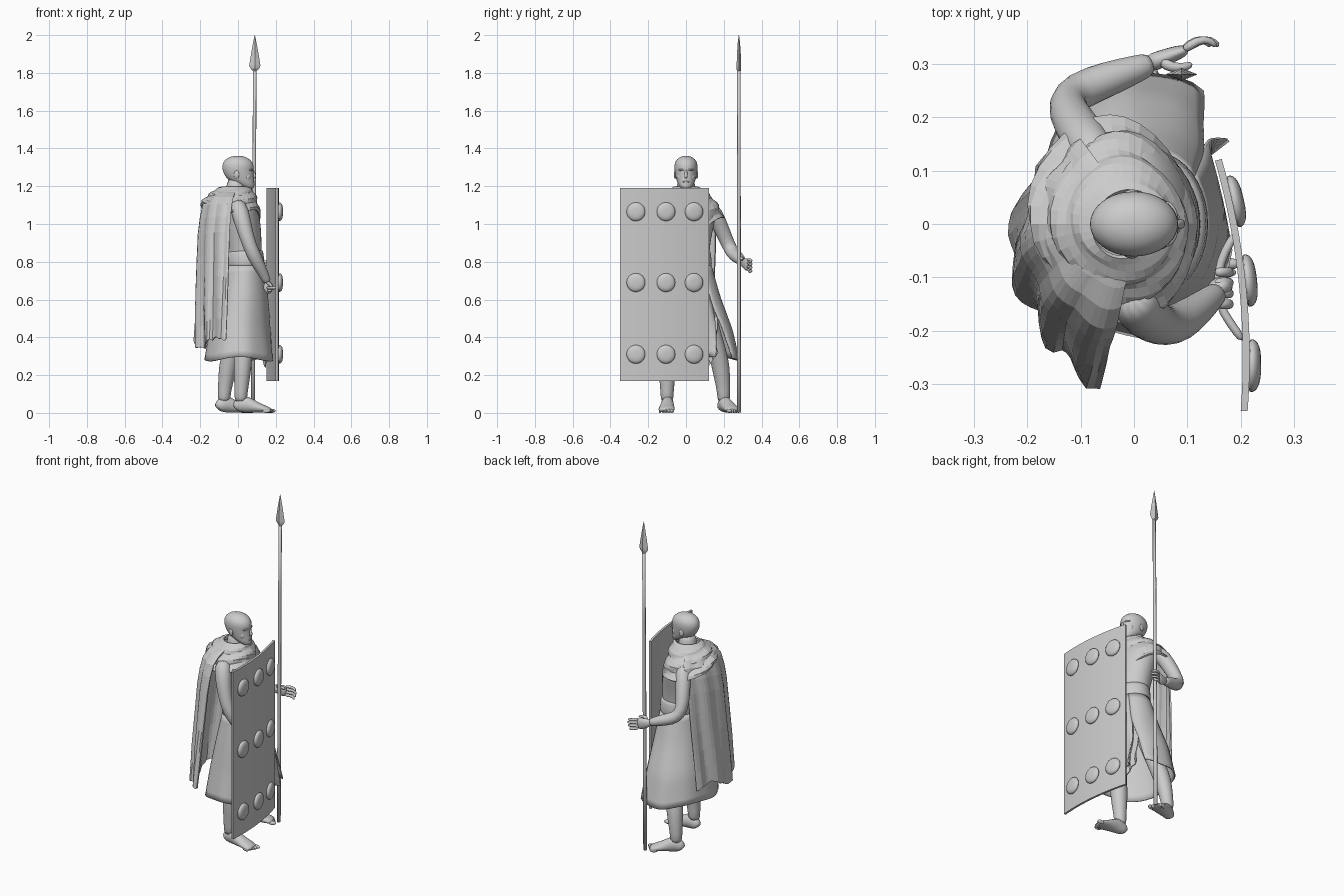
import bpy, bmesh, math, random
from math import sin, cos, pi, radians
from mathutils import Vector

random.seed(4)


def loft(name, rings, closed=True, caps=True, smooth=True, sub=0, thick=0):
    """Skin a list of point rings into one object."""
    bm = bmesh.new()
    vs = [[bm.verts.new(p) for p in r] for r in rings]
    n = len(rings[0])
    for a, b in zip(vs, vs[1:]):
        for i in range(n if closed else n - 1):
            j = (i + 1) % n
            bm.faces.new((a[i], a[j], b[j], b[i]))
    if closed and caps:
        bm.faces.new(vs[0])
        bm.faces.new(vs[-1])
    bmesh.ops.recalc_face_normals(bm, faces=bm.faces)
    me = bpy.data.meshes.new(name)
    bm.to_mesh(me)
    bm.free()
    me.polygons.foreach_set("use_smooth", [smooth] * len(me.polygons))
    ob = bpy.data.objects.new(name, me)
    bpy.context.collection.objects.link(ob)
    if thick:
        m = ob.modifiers.new("thickness", "SOLIDIFY")
        m.thickness, m.offset = thick, 0
    if sub:
        m = ob.modifiers.new("smooth", "SUBSURF")
        m.levels = m.render_levels = sub
    return ob


def stack(name, secs, n=20, sub=1, **kw):
    """Horizontal ellipses: (z, cx, rx, cy, ry)."""
    return loft(name, [[(cx + rx * cos(2 * pi * i / n), cy + ry * sin(2 * pi * i / n), z)
                        for i in range(n)] for z, cx, rx, cy, ry in secs], sub=sub, **kw)


def tube(name, pts, up=(0, 1, 0), n=10, sub=1, **kw):
    """Limb along (x, y, z, side radius, up radius)."""
    c = [Vector(p[:3]) for p in pts]
    rings = []
    for k, p in enumerate(pts):
        t = (c[min(k + 1, len(c) - 1)] - c[max(k - 1, 0)]).normalized()
        s = t.cross(Vector(up)).normalized()
        u = s.cross(t)
        ra, rb = p[3], p[-1]
        rings.append([c[k] + s * ra * cos(2 * pi * i / n) + u * rb * sin(2 * pi * i / n) for i in range(n)])
    return loft(name, rings, sub=sub, **kw)


def ball(name, loc, scale, rot=0):
    bpy.ops.mesh.primitive_uv_sphere_add(segments=20, ring_count=12, location=loc, rotation=(0, 0, rot))
    ob = bpy.context.object
    ob.name, ob.scale = name, scale
    bpy.ops.object.shade_smooth()
    return ob


def lerp_sec(secs, v):
    f = v * (len(secs) - 1)
    k = min(int(f), len(secs) - 2)
    return [a + (b - a) * (f - k) for a, b in zip(secs[k], secs[k + 1])]


def sx(y):
    """Shield curve seen from above."""
    return .21 - .38 * (y + .25) ** 2


# Head and neck
stack("head", [(1.187, .06, .02, 0, .02), (1.195, .053, .034, 0, .031), (1.212, .037, .051, 0, .043),
               (1.235, .014, .071, 0, .052), (1.262, .005, .079, 0, .058), (1.285, 0, .083, 0, .061),
               (1.31, 0, .085, 0, .063), (1.333, -.001, .075, 0, .057), (1.352, -.002, .052, 0, .04),
               (1.361, -.002, .02, 0, .015)])
stack("neck", [(1.12, -.02, .06, 0, .07), (1.17, -.012, .05, 0, .052), (1.25, -.01, .05, 0, .047)])
tube("nose", [(.077, 0, 1.29, .006), (.083, 0, 1.27, .008), (.09, 0, 1.253, .011), (.08, 0, 1.243, .009)], n=8)
ball("mouth", (.08, 0, 1.223), (.008, .018, .006))
ball("chin", (.07, 0, 1.202), (.015, .018, .012))
for s in (-1, 1):
    ball("ear", (-.008, s * .056, 1.262), (.015, .008, .022), s * .3)
    ball("brow", (.069, s * .024, 1.287), (.01, .02, .006), s * .5)
    ball("cheek", (.052, s * .03, 1.248), (.015, .018, .02), s * .5)

# Tunic body and belt
stack("torso", [(.75, .035, .095, 0, .13), (.86, .03, .095, 0, .123), (.95, .018, .108, 0, .14),
                (1.04, .005, .112, 0, .16), (1.1, -.005, .1, 0, .165), (1.15, -.015, .075, 0, .12),
                (1.18, -.015, .05, 0, .06)])
stack("belt", [(.765, .035, .104, 0, .138), (.78, .035, .107, 0, .14), (.85, .033, .104, 0, .134),
               (.87, .032, .098, 0, .128)])

# Wrapped skirt, open low over the left leg
sk = [(.78, .035, .1, 0, .132), (.62, .025, .13, .01, .168), (.45, .012, .158, .03, .212), (.285, .01, .184, .035, .245)]
rings = []
for r in range(15):
    v = r / 14
    z, cx, rx, cy, ry = lerp_sec(sk, v)
    g = radians(22) * max(0, v - .45)
    row = []
    for i in range(49):
        a = radians(41) + g + (2 * pi - 2 * g) * i / 48
        f = 1 + .012 * v * sin(8 * a) + .07 * v * max(0, cos(a - .85)) ** 8
        x, y = cx + rx * f * cos(a), cy + ry * f * sin(a)
        row.append((min(x, sx(y) - .014) if y < .15 else x, y, z + .012 * v * sin(3 * a)))
    rings.append(row)
loft("skirt", rings, closed=False, thick=.007)
# Folded edge hanging at the opening
rings = []
for k in range(9):
    v = k / 8
    row = []
    for i in range(5):
        y = .1 + .014 * i + .02 * v + .02 * sin(v * 6) * v
        row.append((min(.125 + .035 * v - .014 * (i % 2) - .009 * i, sx(y) - .014), y, .58 - .34 * v + .02 * i * v))
    rings.append(row)
loft("skirt_fold", rings, closed=False, smooth=False, thick=.006)

# Legs and feet
for side, leg, foot in (
    ("right", [(.02, -.08, .74, .07), (.03, -.09, .56, .06), (.04, -.095, .4, .05), (.025, -.1, .28, .051),
               (.022, -.1, .2, .046), (.016, -.1, .11, .035), (.014, -.1, .05, .036)], ((-.02, -.095), (.192, -.105))),
    ("left", [(.02, .065, .74, .065), (.01, .095, .56, .054), (-.01, .145, .4, .048), (-.048, .178, .28, .051),
              (-.06, .19, .2, .046), (-.073, .2, .11, .035), (-.075, .2, .05, .036)], ((-.112, .185), (.075, .262)))):
    tube(side + "_leg", leg, n=12)
    h, t = (Vector((*p, 0)) for p in foot)
    d = (t - h).normalized()
    prof = ((.02, .02, .022), (.07, .03, .036), (.25, .034, .05), (.42, .037, .038),
            (.63, .043, .026), (.83, .046, .017), (.93, .036, .012))
    tube(side + "_foot", [(*(h + (t - h) * f).to_2d(), b, a, b) for f, a, b in prof], up=(0, 0, 1), n=12)
    n = Vector((-d.y, d.x, 0)) * (1 if side == "right" else -1)
    for k in range(5):
        p = h + (t - h) * (.92 - .03 * k) + n * (.03 - .016 * k)
        ball(side + "_toe", (p.x, p.y, .011), (.022, .011 - .001 * k, .011), math.atan2(d.y, d.x))

# Arms
tube("right_arm", [(-.01, -.125, 1.12, .04), (.01, -.16, 1.07, .05), (.035, -.183, .97, .043), (.06, -.193, .89, .037),
                   (.085, -.185, .83, .039), (.12, -.16, .765, .032), (.148, -.135, .71, .024), (.155, -.13, .69, .023)], n=12)
tube("left_arm", [(-.06, .11, 1.11, .038), (-.085, .15, 1.06, .046), (-.112, .19, .97, .042), (-.13, .224, .89, .037),
                  (-.108, .248, .845, .038), (-.048, .272, .825, .035), (.01, .292, .806, .026), (.035, .302, .797, .022)],
     up=(.3, 1, .2), n=12)
# Right hand gripping the shield handle
ball("right_palm", (.16, -.12, .665), (.026, .02, .034), .5)
for k in range(4):
    y = -.15 + k * .02
    tube("right_finger", [(.15, y, .69, .01), (.172, y, .682, .01), (.182, y, .662, .01), (.172, y, .645, .009),
                          (.155, y, .647, .008)], n=8)
# Left hand open beside the spear
tube("left_palm", [(.025, .298, .8, .02, .018), (.05, .309, .792, .017, .03), (.085, .322, .785, .014, .036),
                   (.1, .326, .783, .01, .033)], up=(0, 0, 1))
for k, l in enumerate((.055, .06, .055, .045)):
    z = .812 - k * .018
    tube("left_finger", [(.09, .324, z, .01), (.095 + l * .45, .345, z - .003, .009),
                         (.097 + l * .8, .345, z - .008, .008), (.1 + l, .332, z - .014, .006)], up=(0, 0, 1), n=8)
tube("left_thumb", [(.05, .305, .81, .012), (.07, .292, .82, .011), (.095, .293, .817, .009), (.11, .3, .812, .006)],
     up=(0, 0, 1), n=8)

# Long cape with broad folds down the back and right side
cape = [(1.175, -.02, .075, 0, .075), (1.15, -.035, .12, -.005, .14), (1.09, -.045, .145, -.01, .195),
        (.95, -.05, .158, -.02, .212), (.75, -.05, .168, -.03, .232), (.55, -.05, .178, -.04, .25), (.37, -.05, .183, -.045, .265)]
N = 32
jit = [random.uniform(-.01, .01) for _ in range(N + 1)]
rings = []
for r in range(11):
    v = r / 10
    z, cx, rx, cy, ry = lerp_sec(cape, v)
    row = []
    for i in range(N + 1):
        u = i / N
        a = radians(105 + 28 * v + (173 - 40 * v) * u)
        f = (1 - (.03 + .11 * v) * abs(sin(2 * a)) + (.012 + .045 * v) * sin(u * 4.5 * 2 * pi + 1.5 * sin(3 * v))
             + jit[i] * 1.5 * v)
        row.append((cx + rx * f * cos(a), cy + ry * f * sin(a), z + v * v * (.03 * sin(u * 9) + jit[i])))
    rings.append(row)
loft("cape", rings, closed=False, smooth=False, thick=.009)

# Gathered cowl around the shoulders, with a point on the chest
rings = []
for r in range(13):
    v = r / 12
    row = []
    for i in range(32):
        a = 2 * pi * i / 32
        tip = max(0, cos(a - .3)) ** 6
        left = max(0, sin(a))
        back = max(0, -cos(a))
        f = 1 + .03 * sin(3 * a + v * 6) * v + .05 * sin(v * 17 + 2 * a)
        rx = .062 + (.07 + .045 * back) * v ** .7
        ry = .062 + (.11 + .026 * left) * v ** .8
        row.append((-.015 + rx * f * cos(a) + .005 * tip - .03 * left * v, ry * f * sin(a),
                    1.195 - v * (.06 + .04 * abs(sin(a))) - v * v * (.03 + .1 * tip + .03 * left)))
    rings.append(row)
loft("cowl", rings, caps=False, smooth=False, thick=.009)

# Tall curved shield, domed bosses and handle
ys = [.12 - .47 * i / 16 for i in range(17)]
loft("shield", [[(sx(y), y, z) for y in ys] for z in (.17, 1.19)], closed=False, smooth=False, thick=.013)
for y in (-.265, -.107, .04):
    d = Vector((1, .76 * (y + .25), 0)).normalized()
    for z in (.31, .69, 1.065):
        p = Vector((sx(y), y, z))
        tube("shield_boss", [(*(p + d * h), r) for h, r in ((.002, .051), (.012, .052), (.022, .045), (.027, .028), (.028, .01))],
             up=(0, 0, 1), n=16)
tube("shield_handle", [(.205, -.22, .662, .009), (.18, -.185, .662, .009), (.157, -.15, .662, .009),
                       (.156, -.09, .662, .009), (.17, -.05, .662, .009), (.192, -.015, .662, .009)], up=(0, 0, 1), n=8)

# Spear
tube("spear_shaft", [(.079 + .01 * z / 1.85, .28, z, .011 - .001 * z) for z in (.002, .5, 1, 1.4, 1.83)], n=8, sub=0)
stack("spear_head", [(1.81, .089, .011, .28, .011), (1.825, .089, .024, .28, .012), (1.838, .089, .03, .28, .012),
                     (1.9, .089, .02, .28, .01), (1.96, .089, .009, .28, .006), (2.0, .089, .001, .28, .001)],
      n=4, sub=0, smooth=False)
